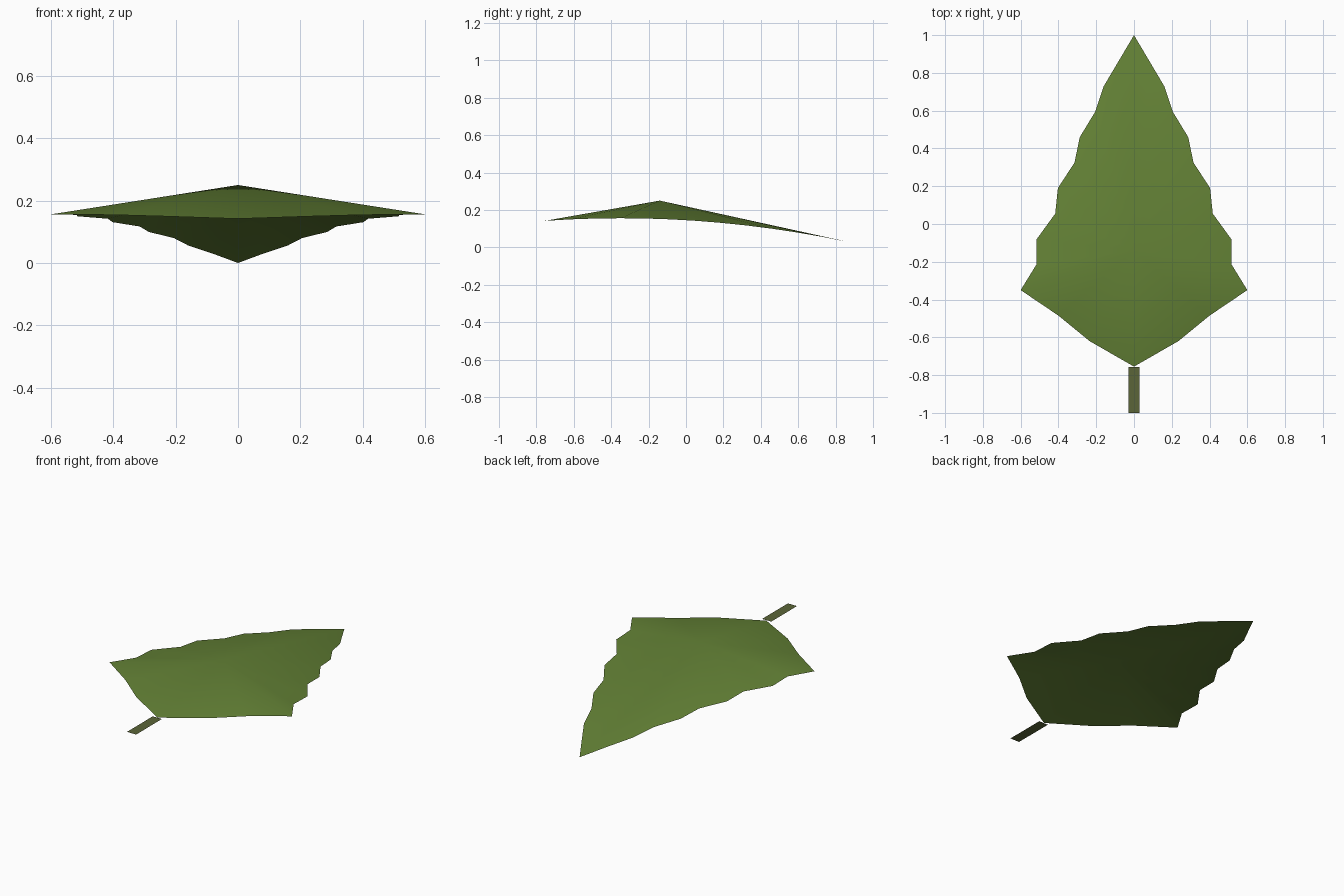
import bpy, bmesh

if "Cube" in bpy.data.objects:
    bpy.data.objects.remove(bpy.data.objects["Cube"])


def material(name, color):
    mat = bpy.data.materials.new(name)
    mat.diffuse_color = (*color, 1)
    mat.use_nodes = True
    mat.node_tree.nodes["Principled BSDF"].inputs["Base Color"].default_value = mat.diffuse_color
    return mat


def make_object(name, bm, mat):
    mesh = bpy.data.meshes.new(name)
    bm.to_mesh(mesh)
    bm.free()
    mesh.materials.append(mat)
    obj = bpy.data.objects.new(name, mesh)
    bpy.context.collection.objects.link(obj)
    return obj


# Leaf blade: serrated half outline at even steps from tip to base
STEP = 0.135
half_widths = [0, 0.08, 0.16, 0.205, 0.287, 0.315, 0.403, 0.417,
               0.515, 0.517, 0.60, 0.40, 0.235, 0]


def rim_point(i, side):
    y = 1 - STEP * i
    z = 0.156 * (1 - ((y + 0.35) / 1.35) ** 2)  # rim droops towards the tip
    return (side * half_widths[i], y, z)


last = len(half_widths) - 1
left_side = [rim_point(i, -1) for i in range(last + 1)]
right_side = [rim_point(i, 1) for i in range(last - 1, 0, -1)]

# Fan of triangles from the raised centre to the rim
bm = bmesh.new()
peak = bm.verts.new((0, -0.14, 0.25))
rim = [bm.verts.new(p) for p in left_side + right_side]
for a, b in zip(rim, rim[1:] + rim[:1]):
    face = bm.faces.new((peak, a, b))
    face.smooth = True
make_object("leaf_blade", bm, material("leaf_green", (0.125, 0.22, 0.036)))

# Stem: flat horizontal strip
bm = bmesh.new()
corners = [(-0.03, -1), (0.03, -1), (0.03, -0.758), (-0.03, -0.758)]
bm.faces.new([bm.verts.new((x, y, 0.143)) for x, y in corners])
make_object("stem", bm, material("stem_brown_green", (0.105, 0.13, 0.04)))
